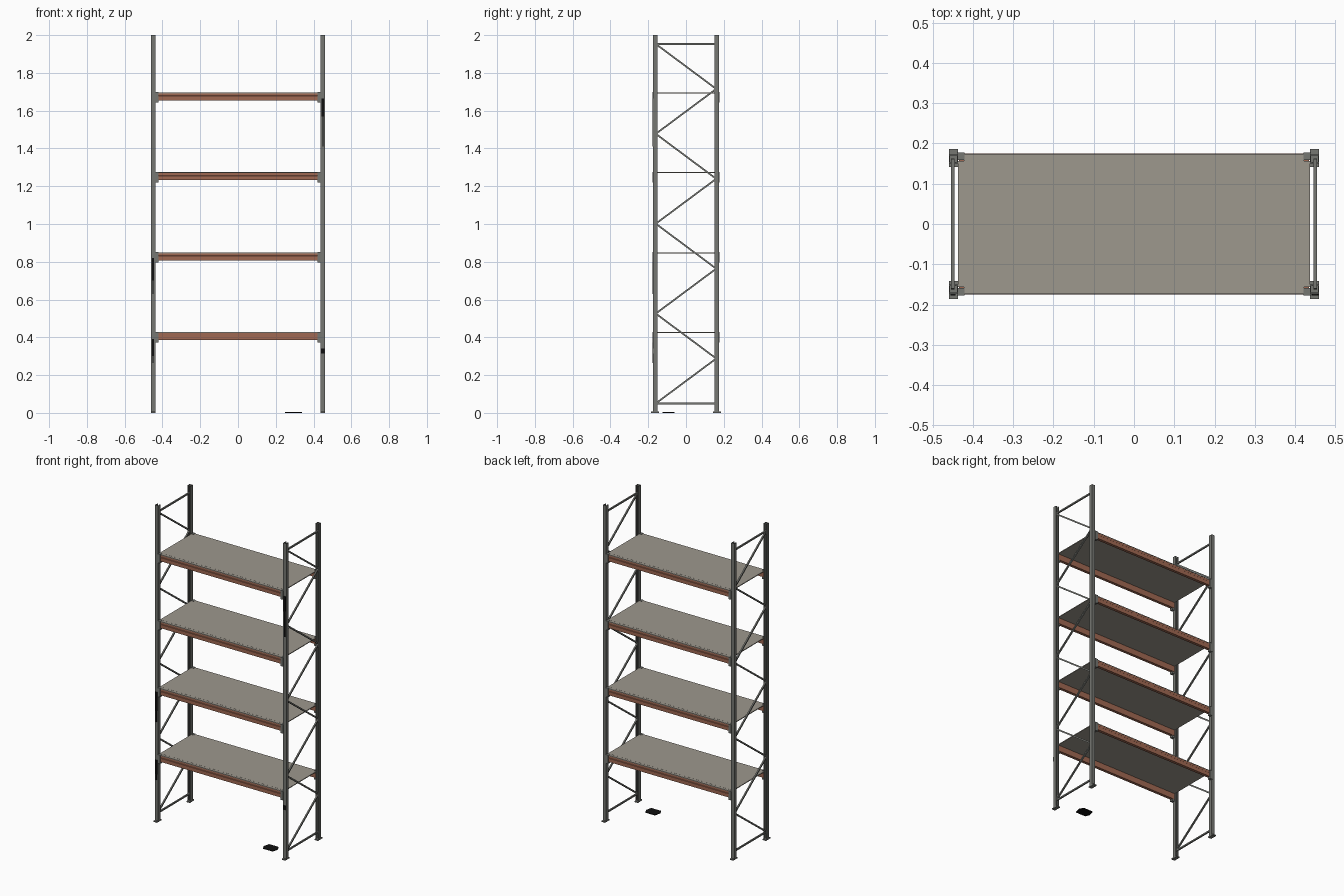
import bpy, bmesh, math
from mathutils import Vector

old = bpy.data.objects.get("Cube")
if old:
    bpy.data.objects.remove(old, do_unlink=True)


def material(name, rgb):
    m = bpy.data.materials.new(name)
    m.use_nodes = True
    color = (*rgb, 1)
    m.diffuse_color = color
    m.node_tree.nodes["Principled BSDF"].inputs["Base Color"].default_value = color
    return m


STEEL = material("steel grey", (0.18, 0.185, 0.17))
DECK = material("deck grey", (0.34, 0.315, 0.27))
BEAM = material("beam brown", (0.35, 0.14, 0.085))
BLACK = material("label black", (0.005, 0.005, 0.005))


def finish(name, bm, mat):
    bmesh.ops.recalc_face_normals(bm, faces=bm.faces)
    mesh = bpy.data.meshes.new(name)
    bm.to_mesh(mesh)
    bm.free()
    mesh.materials.append(mat)
    ob = bpy.data.objects.new(name, mesh)
    bpy.context.collection.objects.link(ob)
    return ob


def box(name, lo, hi, mat):
    lo, hi = Vector(lo), Vector(hi)
    bm = bmesh.new()
    bmesh.ops.create_cube(bm, size=1)
    for v in bm.verts:
        v.co = (lo + hi) / 2 + v.co * (hi - lo)
    return finish(name, bm, mat)


def extrude(name, points, direction, mat):
    bm = bmesh.new()
    face = bm.faces.new([bm.verts.new(p) for p in points])
    made = bmesh.ops.extrude_face_region(bm, geom=[face])["geom"]
    bmesh.ops.translate(bm, vec=direction,
                        verts=[g for g in made if isinstance(g, bmesh.types.BMVert)])
    return finish(name, bm, mat)


def strut(name, a, b, mat, size=0.009):
    a, b = Vector(a), Vector(b)
    ob = box(name, (-size / 2, -size / 2, 0), (size / 2, size / 2, (b - a).length), mat)
    ob.location = a
    # the bar only turns about x, since it lies in the side plane
    d = b - a
    ob.rotation_euler.x = -math.atan2(d.y, d.z)
    return ob


POST_X, POST_Y, HALF = 0.4485, 0.162, 0.0115
LEVELS = (0.428, 0.85, 1.274, 1.697)
LEFT_RIGHT = (("right", -1), ("left", 1))
FRONT_BACK = (("front", -1), ("back", 1))

# Upright posts: lipped channels open towards the frame's middle, on foot plates
wall, lip = 0.003, 0.007
channel = [(-HALF, HALF), (HALF, HALF), (HALF, -HALF), (HALF - lip, -HALF),
           (HALF - lip, wall - HALF), (HALF - wall, wall - HALF),
           (HALF - wall, HALF - wall), (wall - HALF, HALF - wall),
           (wall - HALF, wall - HALF), (lip - HALF, wall - HALF),
           (lip - HALF, -HALF), (-HALF, -HALF)]
for side, sx in LEFT_RIGHT:
    for end, sy in FRONT_BACK:
        x, y = sx * POST_X, sy * POST_Y
        extrude(f"{end}_{side}_post", [(x + u, y + sy * v, 0) for u, v in channel],
                (0, 0, 2), STEEL)
        box(f"{end}_{side}_foot", (x - HALF, y + sy * 0.002 - 0.022, 0),
            (x + HALF, y + sy * 0.002 + 0.022, 0.007), STEEL)

    # Zigzag bracing between the posts
    x = sx * 0.4505
    reach, top, bottom, count = 0.16, 1.953, 0.05, 8
    for label, z in (("top", top), ("bottom", bottom)):
        strut(f"{side}_{label}_brace", (x, -reach, z), (x, reach, z), STEEL)
    for i in range(count):
        za = top + (bottom - top) * i / count
        zb = top + (bottom - top) * (i + 1) / count
        s = -1 if i % 2 == 0 else 1
        strut(f"{side}_diagonal_brace_{i + 1}", (x, s * reach, za),
              (x, -s * reach, zb), STEEL)

# Shelves: deck, beams with a shallow step, and end connectors
beam = [(0.157, -0.005), (0.173, -0.005), (0.173, -0.017), (0.175, -0.019),
        (0.175, -0.042), (0.157, -0.042)]
for n, h in enumerate(LEVELS, 1):
    box(f"shelf_{n}_deck", (-0.437, -0.157, h - 0.005), (0.437, 0.157, h), DECK)
    for end, sy in FRONT_BACK:
        extrude(f"shelf_{n}_{end}_beam", [(-0.435, sy * y, h + z) for y, z in beam],
                (0.87, 0, 0), BEAM)
        ya, yb = sorted((sy * 0.157, sy * 0.174))
        box(f"shelf_{n}_{end}_deck_edge", (-0.422, ya, h - 0.005),
            (0.422, yb, h - 0.0005), DECK)
        ya, yb = sorted((sy * 0.159, sy * 0.1775))
        for side, sx in LEFT_RIGHT:
            xa, xb = sorted((sx * 0.421, sx * 0.4395))
            box(f"shelf_{n}_{end}_{side}_connector", (xa, ya, h - 0.055),
                (xb, yb, h + 0.001), STEEL)

# Black label plates on the front posts: side, half width, bottom, top
labels = ((1, 0.007, 1.57, 1.665), (1, 0.003, 1.41, 1.57), (1, 0.009, 0.315, 0.342),
          (-1, 0.006, 0.7, 0.82), (-1, 0.003, 0.63, 0.7),
          (-1, 0.006, 0.3, 0.39), (-1, 0.003, 0.265, 0.3))
for n, (sx, w, low, high) in enumerate(labels, 1):
    x = sx * 0.4495
    box(f"post_label_{n}", (x - w, -0.177, low), (x + w, -0.1735, high), BLACK)

# Loose black plate on the floor
floor = [(0.25, -0.1), (0.262, -0.125), (0.33, -0.125), (0.34, -0.085),
         (0.325, -0.06), (0.26, -0.06)]
extrude("floor_plate", [(x, y, 0) for x, y in floor], (0, 0, 0.004), BLACK)
